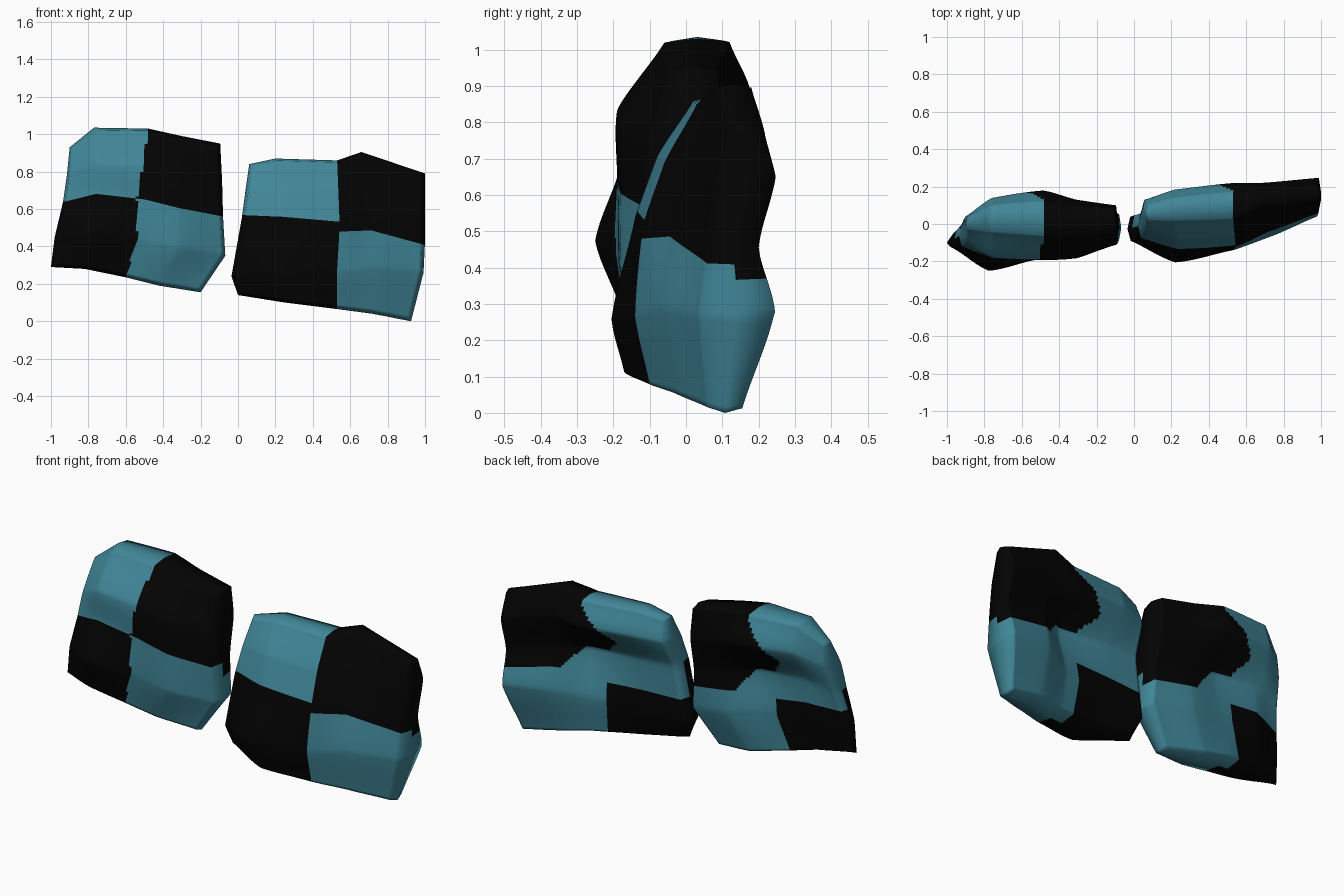
import bpy, bmesh, math

if "Cube" in bpy.data.objects:
    bpy.data.objects.remove(bpy.data.objects["Cube"])

N = 64  # fine cells per side; control nodes are 5 x 5


def material(name, rgb):
    m = bpy.data.materials.new(name)
    m.diffuse_color = (*rgb, 1)
    m.use_nodes = True
    m.node_tree.nodes["Principled BSDF"].inputs["Base Color"].default_value = m.diffuse_color
    return m


TEAL = material("teal", (0.052, 0.240, 0.315))
BLACK = material("black", (0.001, 0.001, 0.001))


def lerp_path(pts, t):
    i = min(int(t * 4), 3)
    f = t * 4 - i
    return [a + (b - a) * f for a, b in zip(pts[i], pts[i + 1])]


def spline(vals, t):
    i = min(int(t * 4), 3)
    f = t * 4 - i
    p = [2 * vals[0] - vals[1]] + vals + [2 * vals[4] - vals[3]]
    a, b, c, d = p[i:i + 4]
    # blend of straight and curved keeps the control points crisp
    m0, m1 = (c - a) * 0.4, (d - b) * 0.4
    curved = ((2*f**3 - 3*f*f + 1) * b + (f**3 - 2*f*f + f) * m0
              + (3*f*f - 2*f**3) * c + (f**3 - f*f) * m1)
    return 0.5 * curved + 0.5 * (b + (c - b) * f)


def is_black(u, v, back, du, dv):
    if not back:
        u += du * (1 - abs(2 * v - 1))
        return (u > 0.5) == (v > (0.5 - dv if u > 0.5 else 0.5 + dv))
    # the back's patches bulge towards the middle and shrink at the bottom
    edge = 0.5 - 0.16 * max(0, 1 - abs(v - 0.68) / 0.28)
    floor = 0.40 + 0.14 * min(1, max(0, (0.7 - u) / 0.15))
    return (u > edge and v > floor) or (u < 0.42 and v < 0.36)


def cushion(name, bottom, top, left, right, front, back, du, dv):
    def outline(u, v):  # patch spanned by four edge curves
        b, t = lerp_path(bottom, u), lerp_path(top, u)
        l, r = lerp_path(left, v), lerp_path(right, v)
        return [(1-v)*b[k] + v*t[k] + (1-u)*l[k] + u*r[k]
                - (1-u)*(1-v)*bottom[0][k] - u*(1-v)*bottom[4][k]
                - (1-u)*v*top[0][k] - u*v*top[4][k] for k in (0, 1)]

    def depth(table, u, v):
        if table is back:  # the upper ridge sits at v = 0.8
            v = v * 0.75 / 0.8 if v < 0.8 else 0.75 + (v - 0.8) * 1.25
        return spline([spline(row, u) for row in table], v)

    centre = outline(0.5, 0.5)
    bm = bmesh.new()

    def vert(u, v, y, scale):
        x, z = outline(u, v)
        return bm.verts.new((centre[0] + (x - centre[0]) * scale, y,
                             centre[1] + (z - centre[1]) * scale))

    def face(vs, u, v, is_back):
        f = bm.faces.new(vs)
        f.material_index = 1 if is_black(u, v, is_back, du, dv) else 0

    # front and back sheets
    grids = []
    for table, scale, is_back in ((front, 0.97, False), (back, 0.975, True)):
        g = [[vert(i/N, j/N, depth(table, i/N, j/N), scale)
              for i in range(N + 1)] for j in range(N + 1)]
        for j in range(N):
            for i in range(N):
                face((g[j][i], g[j][i+1], g[j+1][i+1], g[j+1][i]),
                     (i + .5)/N, (j + .5)/N, is_back)
        grids.append(g)

    # rounded side wall through a wider middle ring
    ring = ([(i, 0) for i in range(N)] + [(N, j) for j in range(N)]
            + [(N - i, N) for i in range(N)] + [(0, N - j) for j in range(N)])
    mid = [vert(i/N, j/N, (grids[0][j][i].co.y + grids[1][j][i].co.y) / 2, 1)
           for i, j in ring]
    for k, (i, j) in enumerate(ring):
        k2 = (k + 1) % len(ring)
        i2, j2 = ring[k2]
        for g, is_back in zip(grids, (False, True)):
            face((g[j][i], g[j2][i2], mid[k2], mid[k]),
                 (i + i2) / 2 / N, (j + j2) / 2 / N, is_back)

    bmesh.ops.recalc_face_normals(bm, faces=bm.faces)
    me = bpy.data.meshes.new(name)
    bm.to_mesh(me)
    bm.free()
    me.materials.append(TEAL)
    me.materials.append(BLACK)
    ob = bpy.data.objects.new(name, me)
    bpy.context.collection.objects.link(ob)
    bpy.ops.object.select_all(action='DESELECT')
    ob.select_set(True)
    bpy.context.view_layer.objects.active = ob
    bpy.ops.object.shade_smooth_by_angle(angle=math.radians(100))


# Depth tables run bottom row to top row, left to right
cushion("left_checkered_block", du=0.04, dv=0.0,
        bottom=[(-1, .29), (-.82, .28), (-.6, .235), (-.42, .19), (-.2, .155)],
        top=[(-.9, .93), (-.77, 1.035), (-.48, 1.03), (-.3, .99), (-.095, .95)],
        left=[(-1, .29), (-.98, .45), (-.935, .64), (-.915, .78), (-.9, .93)],
        right=[(-.2, .155), (-.068, .35), (-.08, .56), (-.085, .75), (-.095, .95)],
        front=[[-.12, -.18, -.16, -.13, -.08],
               [-.13, -.25, -.19, -.18, -.09],
               [-.12, -.18, -.19, -.18, -.11],
               [-.10, -.18, -.19, -.18, -.10],
               [-.03, -.04, -.06, -.07, -.05]],
        back=[[-.08, -.02, .03, .04, .00],
              [-.05, .02, .05, .08, .05],
              [.00, .04, .03, .06, .06],
              [.04, .14, .18, .13, .10],
              [.04, .10, .12, .10, .09]])

cushion("right_checkered_block", du=0.0, dv=0.03,
        bottom=[(0, .14), (.25, .1), (.53, .065), (.72, .04), (.925, 0)],
        top=[(.06, .84), (.2, .87), (.53, .86), (.66, .905), (1, .79)],
        left=[(0, .14), (-.035, .24), (.02, .55), (.04, .7), (.06, .84)],
        right=[(.925, 0), (.992, .26), (1, .43), (1, .62), (1, .79)],
        front=[[-.07, -.17, -.10, -.03, .06],
               [-.09, -.205, -.14, -.07, .04],
               [-.08, -.14, -.12, -.04, .06],
               [-.04, -.08, -.06, .01, .08],
               [.02, .02, .03, .08, .12]],
        back=[[.00, .03, .08, .14, .155],
              [.04, .06, .11, .21, .245],
              [.06, .07, .06, .16, .20],
              [.13, .185, .22, .22, .247],
              [.10, .14, .17, .18, .20]])
